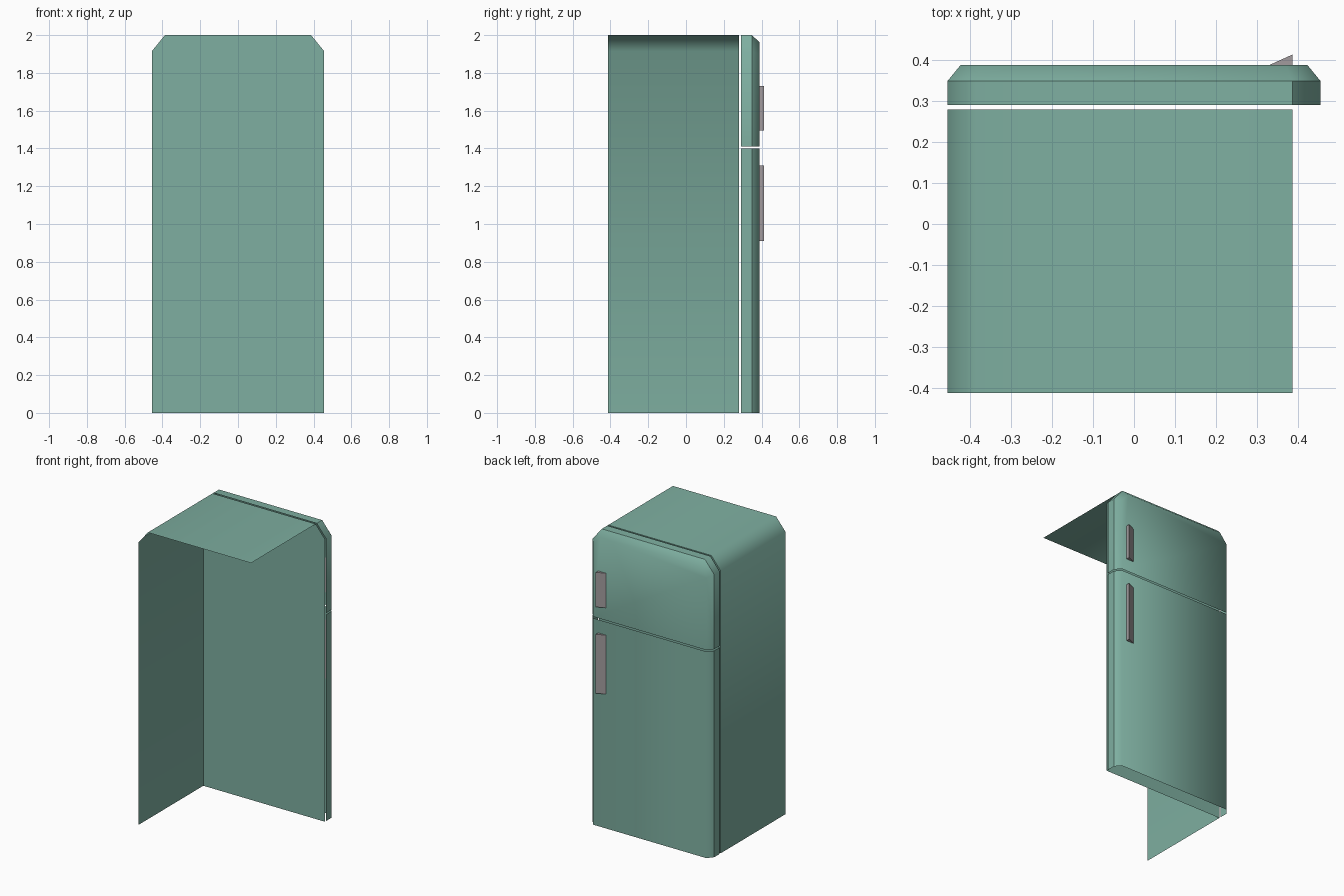
import bpy
import bmesh
from math import radians

cube = bpy.data.objects.get("Cube")
if cube:
    bpy.data.objects.remove(cube, do_unlink=True)


def make_material(name, rgb):
    mat = bpy.data.materials.new(name)
    mat.use_nodes = True
    color = (*rgb, 1)
    mat.diffuse_color = color
    mat.node_tree.nodes["Principled BSDF"].inputs["Base Color"].default_value = color
    return mat


green = make_material("sage_green", (0.21, 0.43, 0.355))
grey = make_material("handle_grey", (0.36, 0.33, 0.34))


def rail(points, y):
    """Place an (x, z) path at depth y."""
    return [(x, y, z) for x, z in points]


def bridge(a, b):
    """Quads between two matching rails."""
    return [[a[i], a[i + 1], b[i + 1], b[i]] for i in range(len(a) - 1)]


def sheet(name, polys, mat, smooth=True):
    bm = bmesh.new()
    for poly in polys:
        bm.faces.new([bm.verts.new(p) for p in poly])
    bmesh.ops.remove_doubles(bm, verts=bm.verts[:], dist=0.0005)
    mesh = bpy.data.meshes.new(name)
    bm.to_mesh(mesh)
    bm.free()
    mesh.materials.append(mat)
    obj = bpy.data.objects.new(name, mesh)
    bpy.context.collection.objects.link(obj)
    if smooth:
        bpy.ops.object.select_all(action="DESELECT")
        obj.select_set(True)
        bpy.context.view_layer.objects.active = obj
        bpy.ops.object.shade_smooth_by_angle(angle=radians(60))
    return obj


W, TOP_W, H, SHOULDER = 0.456, 0.387, 2.0, 1.915
BACK, PANEL, DOOR, BEVEL, FACE = -0.413, 0.28, 0.291, 0.349, 0.388
INSET = 0.032


def arch(z0, w=W, top_w=TOP_W, shoulder=SHOULDER, top=H):
    """Chamfered outline running up the -x side, across and down."""
    return [(-w, z0), (-w, shoulder), (-top_w, top), (top_w, top), (w, shoulder), (w, z0)]


# Cabinet: one side wall, chamfer and roof, plus the full panel behind the doors
outline = arch(0)
cabinet = bridge(rail(outline[:4], BACK), rail(outline[:4], PANEL))
cabinet.append(rail(outline, PANEL))
sheet("cabinet", cabinet, green)

# Upper door: rims and a bevelled front
Z_UP, Z_LOW = 1.41, 1.4
outer = arch(Z_UP)
inner = arch(Z_UP, W - INSET, TOP_W - 0.016, SHOULDER - 0.016, H - 0.037)
sheet("upper_door_rim", bridge(rail(outer[:4], DOOR), rail(outer[:4], BEVEL)), green)
sheet("upper_door_side_rim", bridge(rail(outer[3:], DOOR), rail(outer[3:], BEVEL)), green)
front = bridge(rail(outer, BEVEL), rail(inner, FACE))
front.append(rail(inner, FACE))
sheet("upper_door_front", front, green)

# Lower door: straight sides with bevelled vertical edges
x = W - INSET
left_out, left_in = [(-W, 0), (-W, Z_LOW)], [(-x, 0), (-x, Z_LOW)]
right_out, right_in = [(W, Z_LOW), (W, 0)], [(x, Z_LOW), (x, 0)]
for name, edge in (("lower_door_rim", left_out), ("lower_door_side_rim", right_out)):
    sheet(name, bridge(rail(edge, DOOR), rail(edge, BEVEL)), green)
front = bridge(rail(left_out, BEVEL), rail(left_in, FACE))
front += bridge(rail(right_out, BEVEL), rail(right_in, FACE))
front.append(rail(left_in + right_in, FACE))
sheet("lower_door_front", front, green)

# Wedge handles
wedge = [(0.33, FACE), (TOP_W, FACE), (TOP_W, 0.414)]
for name, z0, z1 in (("upper_handle", 1.495, 1.73), ("lower_handle", 0.91, 1.31)):
    low = [(px, py, z0) for px, py in wedge]
    high = [(px, py, z1) for px, py in wedge]
    sides = [[low[i], low[(i + 1) % 3], high[(i + 1) % 3], high[i]] for i in range(3)]
    sheet(name, sides + [low[::-1], high], grey, smooth=False)
